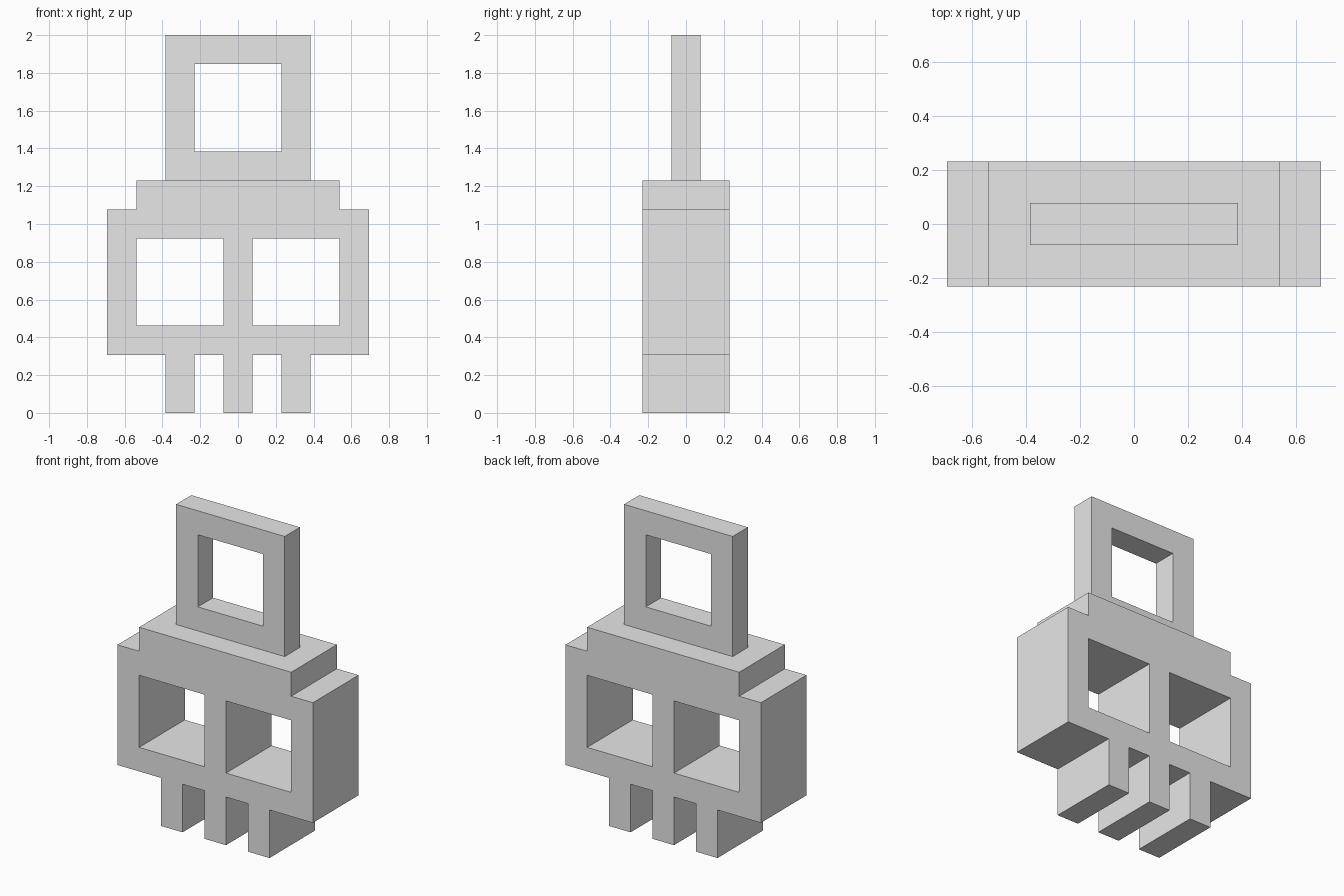
import bpy
import bmesh
from mathutils import Vector

cube = bpy.data.objects.get("Cube")
if cube:
    bpy.data.objects.remove(cube, do_unlink=True)

U = 2 / 26  # the design sits on a grid 26 cells high

# Single plain grey
grey = bpy.data.materials.new("plain grey")
grey.use_nodes = True
grey.diffuse_color = (0.8, 0.8, 0.8, 1)
grey.node_tree.nodes["Principled BSDF"].inputs["Base Color"].default_value = (0.8, 0.8, 0.8, 1)


def rect(x0, x1, z0, z1):
    return [(x0, z0), (x1, z0), (x1, z1), (x0, z1)]


def mirrored(half):
    """Close a right-hand half outline with its mirror image."""
    return half + [(-x, z) for x, z in reversed(half)]


def plate(name, loops, half_depth):
    """Fill an outline with holes (grid cells) and extrude it along y."""
    bm = bmesh.new()
    for loop in loops:
        verts = [bm.verts.new((x * U, -half_depth * U, z * U)) for x, z in loop]
        for a, b in zip(verts, verts[1:] + verts[:1]):
            bm.edges.new((a, b))
    bmesh.ops.triangle_fill(bm, edges=bm.edges[:], use_beauty=True, normal=(0, -1, 0))
    back = bmesh.ops.extrude_face_region(bm, geom=bm.faces[:], use_keep_orig=True)
    bmesh.ops.translate(bm, vec=Vector((0, 2 * half_depth * U, 0)),
                        verts=[g for g in back["geom"] if isinstance(g, bmesh.types.BMVert)])
    bmesh.ops.recalc_face_normals(bm, faces=bm.faces[:])
    mesh = bpy.data.meshes.new(name)
    bm.to_mesh(mesh)
    bm.free()
    mesh.materials.append(grey)
    obj = bpy.data.objects.new(name, mesh)
    bpy.context.collection.objects.link(obj)
    return obj


# Skull: three teeth, stepped crown, two square eye holes
skull_half = [(1, 0), (1, 4), (3, 4), (3, 0), (5, 0), (5, 4),
              (9, 4), (9, 14), (7, 14), (7, 16)]
plate("skull", [mirrored(skull_half), rect(-7, -1, 6, 12), rect(1, 7, 6, 12)], 3)

# Square hanging loop standing on the crown
plate("hanging_loop", [rect(-5, 5, 16, 26), rect(-3, 3, 18, 24)], 1)
